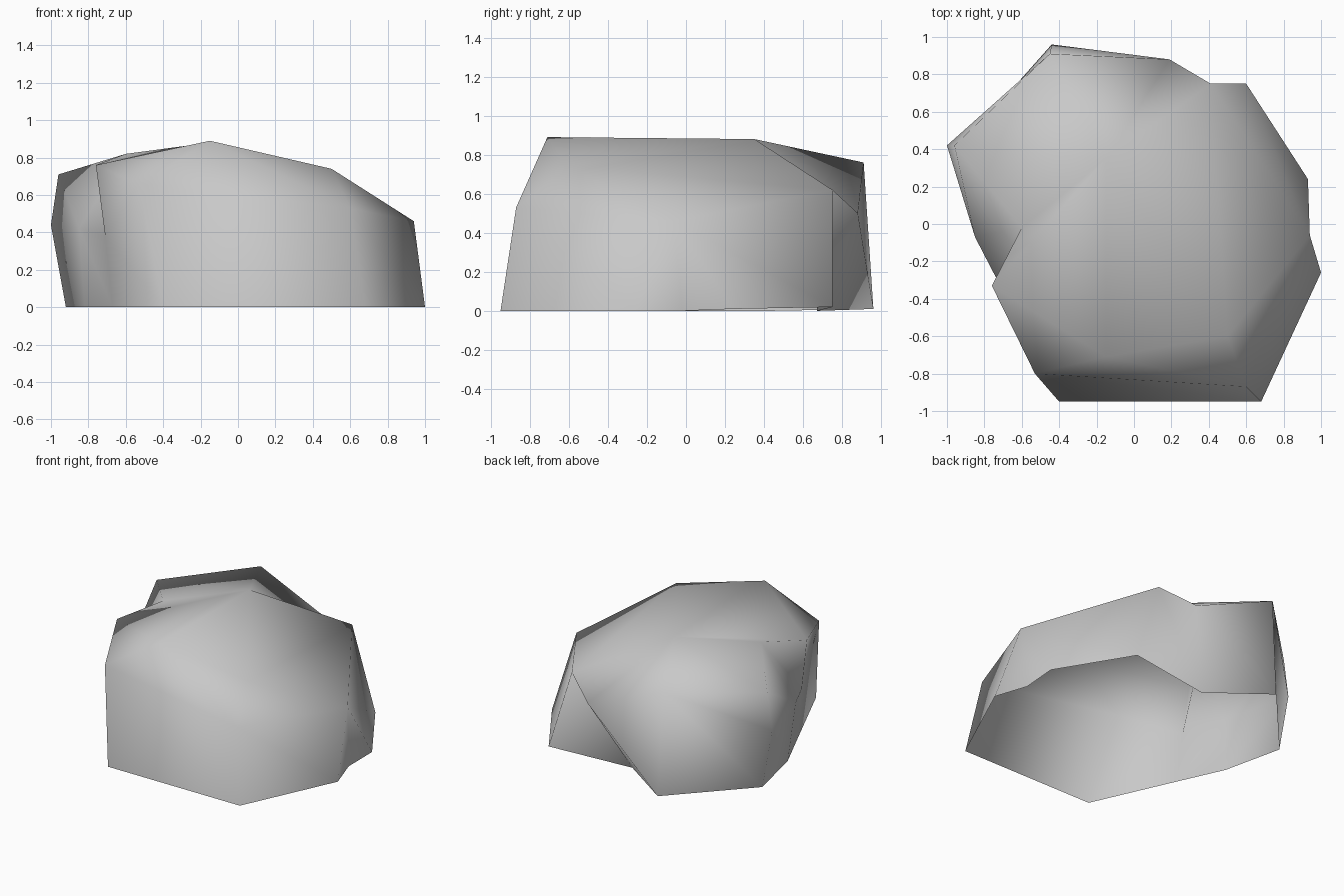
import bpy
import bmesh

old = bpy.data.objects.get("Cube")
if old:
    bpy.data.objects.remove(old, do_unlink=True)

stone = bpy.data.materials.new("grey stone")
stone.use_nodes = True
grey = (0.58, 0.58, 0.58, 1)
stone.diffuse_color = grey
bsdf = stone.node_tree.nodes["Principled BSDF"]
bsdf.inputs["Base Color"].default_value = grey
bsdf.inputs["Roughness"].default_value = 0.9

# Crown of the rock: three high points
crown_front = (-.15, -.71, .89)
crown_left = (.5, -.6, .74)
crown_back = (-.15, .35, .88)

# Shoulder corner shared by the three columns on the left flank
flank = (.94, -.06, .46)


def column(foot, rim, crown, waist=None):
    """One vertical run of corners, from the ground to the crown."""
    return [foot, waist or rim, rim, crown]


# Columns run anticlockwise from the front right corner
columns = [
    column((-.4, -.95, 0), (-.53, -.8, .66), crown_front),
    column((.68, -.95, 0), (.6, -.87, .53), crown_left),
    column((1, -.26, 0), flank, crown_left),
    column((.92, -.02, 0), flank, crown_left),
    column((.93, .24, .01), flank, crown_left),
    column((.6, .75, .02), (.41, .75, .62), crown_back),
    column((-.03, .67, 0), (.19, .88, .5), crown_back),
    column((-.44, .96, .01), (-.45, .91, .76), crown_back),
    column((-.92, .42, 0), (-.96, .42, .71), crown_back, waist=(-1, .42, .44)),
    column((-.82, -.02, 0), (-.6, -.02, .82), crown_back, waist=(-.85, -.07, .42)),
    column((-.67, -.35, 0), (-.76, -.33, .76), crown_front, waist=(-.71, -.34, .38)),
]

bm = bmesh.new()
corners = {}


def triangle(*points):
    """Add a face, sharing corners and skipping collapsed triangles."""
    if len(set(points)) < 3:
        return
    for p in points:
        if p not in corners:
            corners[p] = bm.verts.new(p)
    bm.faces.new([corners[p] for p in points]).smooth = True


# Walls and shoulders: join each column to the next; the underside stays open
for here, following in zip(columns, columns[1:] + columns[:1]):
    for level in range(len(here) - 1):
        low, high = here[level:level + 2]
        next_low, next_high = following[level:level + 2]
        triangle(low, next_low, high)
        triangle(next_low, next_high, high)

# Flat top between the high points
triangle(crown_front, crown_left, crown_back)

mesh = bpy.data.meshes.new("boulder")
bm.to_mesh(mesh)
bm.free()
mesh.materials.append(stone)
boulder = bpy.data.objects.new("boulder", mesh)
bpy.context.collection.objects.link(boulder)
